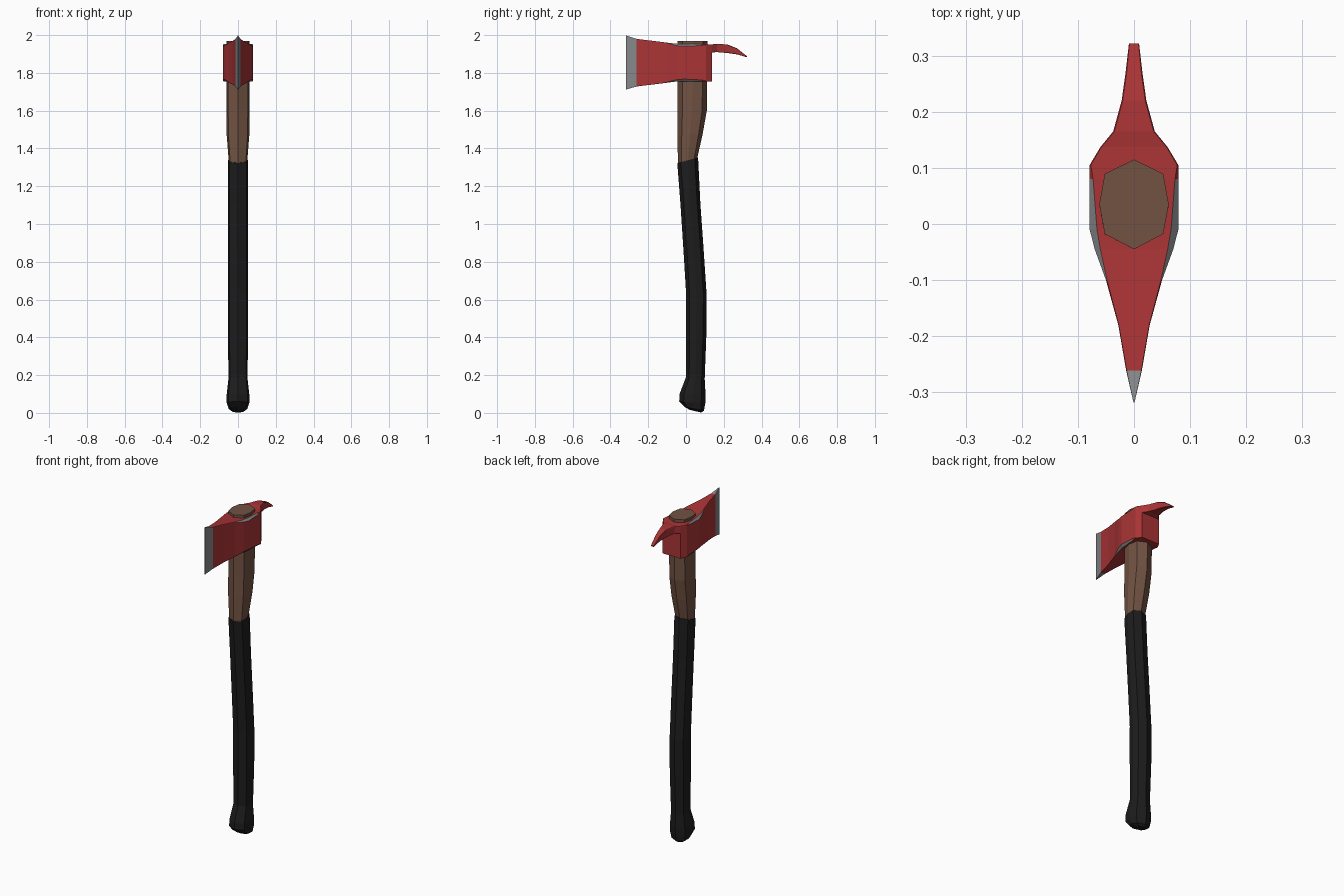
import bpy, bmesh


def material(name, rgb):
    m = bpy.data.materials.new(name)
    m.diffuse_color = (*rgb, 1)
    return m


RED = material("red paint", (0.40, 0.034, 0.036))
STEEL = material("bare steel", (0.23, 0.24, 0.25))
WOOD = material("brown wood", (0.165, 0.086, 0.055))
RUBBER = material("black rubber", (0.012, 0.012, 0.0125))


def loft(name, rings, mats, pick=lambda ring, side: 0):
    """Skin a list of point rings, capping both ends; pick chooses the material."""
    bm = bmesh.new()
    loops = [[bm.verts.new(p) for p in ring] for ring in rings]
    n = len(loops[0])
    for r, (a, b) in enumerate(zip(loops, loops[1:])):
        for s in range(n):
            t = (s + 1) % n
            f = bm.faces.new((a[s], a[t], b[t], b[s]))
            f.material_index = pick(r, s)
    bm.faces.new(loops[0])
    bm.faces.new(loops[-1])
    bmesh.ops.recalc_face_normals(bm, faces=bm.faces[:])
    me = bpy.data.meshes.new(name)
    bm.to_mesh(me)
    bm.free()
    for m in mats:
        me.materials.append(m)
    ob = bpy.data.objects.new(name, me)
    bpy.context.collection.objects.link(ob)
    return ob


# Eight-sided handle section: (x factor, fraction from front edge to back edge)
OCT = [(0, 0), (.84, .17), (1, .5), (.84, .84), (0, 1), (-.84, .84), (-1, .5), (-.84, .17)]


def handle_ring(half, yf, zf, yb, zb):
    return [(half * u, yf + (yb - yf) * t, zf + (zb - zf) * t) for u, t in OCT]


# Wooden upper handle, its end showing through the head
wood = [(.048, -.038, 1.30, .055, 1.33),
        (.050, -.043, 1.33, .062, 1.36),
        (.060, -.045, 1.47, .088, 1.475),
        (.062, -.045, 1.60, .110, 1.60),
        (.062, -.045, 1.97, .115, 1.97)]
loft("wooden_handle", [handle_ring(*r) for r in wood], [WOOD])

# Curved rubber grip with a flared foot
grip = [(.030, .020, .016, .080, .002),
        (.050, -.008, .032, .095, .012),
        (.060, -.036, .060, .102, .050),
        (.060, -.034, .100, .104, .090),
        (.050, .000, .190, .099, .180),
        (.054, .000, .420, .108, .420),
        (.054, .000, .640, .109, .630),
        (.054, -.014, .870, .093, .870),
        (.054, -.029, 1.10, .076, 1.11),
        (.054, -.046, 1.322, .064, 1.352)]
loft("rubber_grip", [handle_ring(*r) for r in grip], [RUBBER])


# Axe head: sections along y with chamfered corners
def head_ring(y, w, wt, zb, zt, b):
    right = [(wt, zt), (w, zt - b), (w, zb + b), (wt, zb)]
    return [(x, y, z) for x, z in right] + [(-x, y, z) for x, z in reversed(right)]


head = [(-.318, .001, .001, 1.712, 1.998, .002),   # cutting edge
        (-.261, .014, .013, 1.728, 1.980, .002),
        (-.180, .028, .027, 1.738, 1.970, .002),
        (-.100, .050, .048, 1.748, 1.960, .003),
        (-.045, .070, .060, 1.755, 1.954, .010),   # eye
        (-.010, .079, .066, 1.755, 1.953, .012),
        (.080, .079, .073, 1.755, 1.953, .008),
        (.105, .079, .077, 1.755, 1.952, .003),
        (.137, .060, .058, 1.755, 1.951, .003),
        (.137, .060, .058, 1.908, 1.951, .003),    # pick starts
        (.165, .037, .035, 1.910, 1.954, .003),
        (.220, .022, .020, 1.905, 1.950, .003),
        (.270, .015, .013, 1.898, 1.930, .002),
        (.322, .009, .008, 1.883, 1.889, .001)]


def head_colour(ring, side):
    worn_corner = ring in (3, 4, 5) and side in (0, 2, 4, 6)
    return 1 if ring == 0 or worn_corner else 0


loft("axe_head", [head_ring(*r) for r in head], [RED, STEEL], head_colour)
